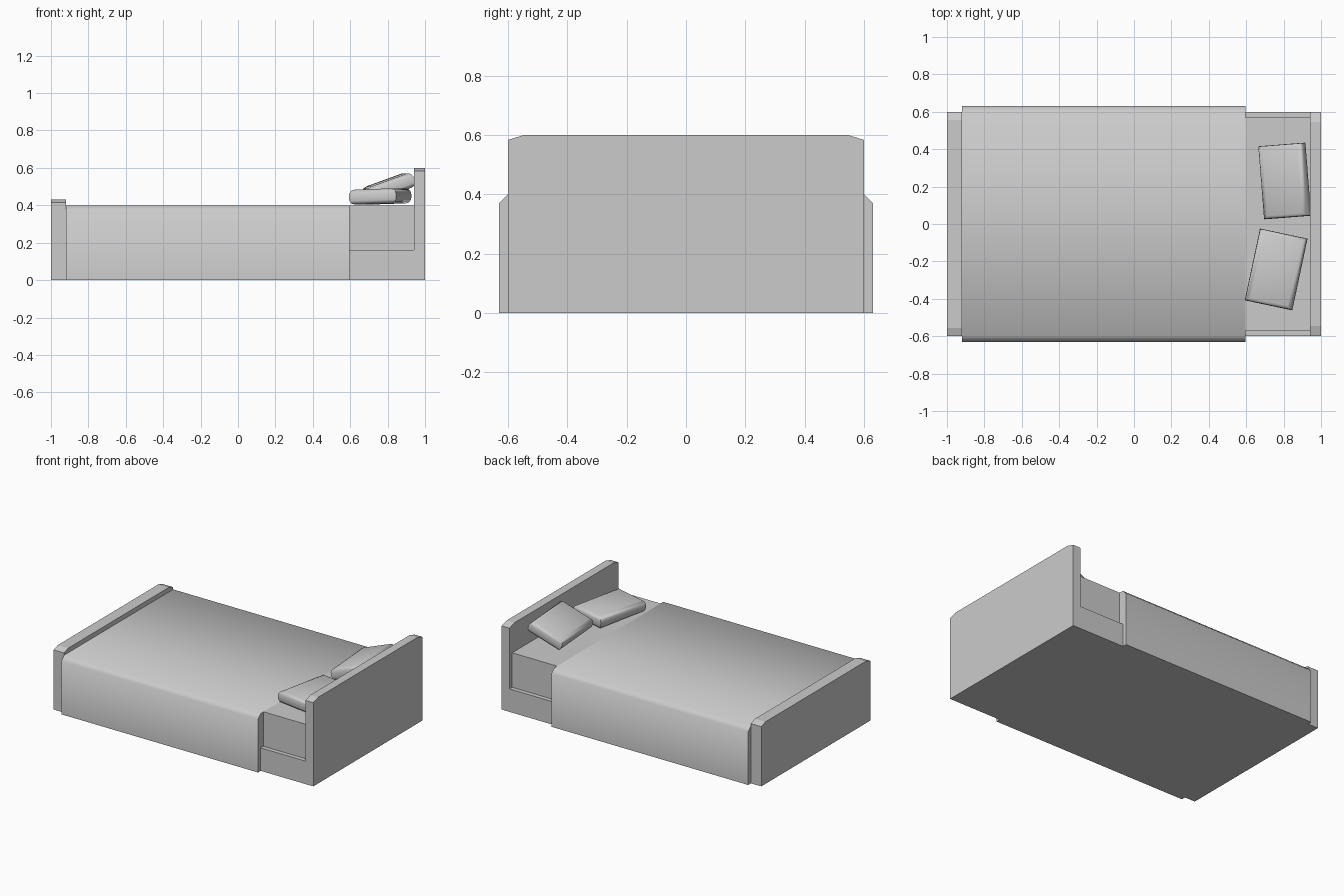
import bpy, bmesh, math
from mathutils import Matrix, Euler

if "Cube" in bpy.data.objects:
    bpy.data.objects.remove(bpy.data.objects["Cube"])


def mesh_object(name, bm):
    bmesh.ops.recalc_face_normals(bm, faces=bm.faces)
    me = bpy.data.meshes.new(name)
    bm.to_mesh(me)
    bm.free()
    ob = bpy.data.objects.new(name, me)
    bpy.context.collection.objects.link(ob)
    return ob


def loft(name, rings):
    """Skin closed rings of equal length and cap both ends."""
    bm = bmesh.new()
    loops = [[bm.verts.new(p) for p in r] for r in rings]
    n = len(loops[0])
    for a, b in zip(loops, loops[1:]):
        for i in range(n):
            j = (i + 1) % n
            bm.faces.new((a[i], a[j], b[j], b[i]))
    bm.faces.new(loops[0])
    bm.faces.new(loops[-1])
    return mesh_object(name, bm)


def slab(name, half, x0, x1):
    """Extrude a mirrored (y, z) half profile from x0 to x1."""
    prof = half + [(-y, z) for y, z in reversed(half)]
    return loft(name, [[(x, y, z) for y, z in prof] for x in (x0, x1)])


def smooth(ob, angle):
    bpy.ops.object.select_all(action='DESELECT')
    ob.select_set(True)
    bpy.context.view_layer.objects.active = ob
    bpy.ops.object.shade_smooth_by_angle(angle=math.radians(angle))


# Boards with clipped top corners
slab("headboard", [(0.6, 0), (0.6, 0.583), (0.545, 0.6)], 0.94, 1.0)
slab("footboard", [(0.6, 0), (0.6, 0.416), (0.555, 0.432)], -1.0, -0.92)

# Frame rails with the narrower mattress above them
slab("bed_frame", [(0.6, 0), (0.6, 0.16)], 0.595, 0.94)
slab("mattress", [(0.57, 0.16), (0.57, 0.4)], 0.595, 0.94)

# Blanket draped down to the floor on both sides
blanket = slab("blanket", [(0.63, 0), (0.63, 0.37), (0.6, 0.4)], -0.92, 0.595)
smooth(blanket, 50)


# Pillows: soft-edged cushions with square plan corners
def pillow(name, loc, tilt, turn):
    half = [(0.03, 0.04), (0.012, 0.034), (0.003, 0.02), (0.0, 0.0)]
    steps = half + [(i, -z) for i, z in reversed(half[:-1])]
    rings = []
    for inset, z in steps:
        x, y = 0.13 - inset, 0.196 - inset * 0.6
        rings.append([(-x, -y, z), (x, -y, z), (x, y, z), (-x, y, z)])
    ob = loft(name, rings)
    rot = Euler((0, math.radians(-tilt), math.radians(turn))).to_matrix().to_4x4()
    ob.data.transform(Matrix.Translation(loc) @ rot)
    smooth(ob, 50)


pillow("flat_pillow", (0.76, -0.243, 0.447), 2, -12)
pillow("leaning_pillow", (0.806, 0.23, 0.497), 20, 4.5)
